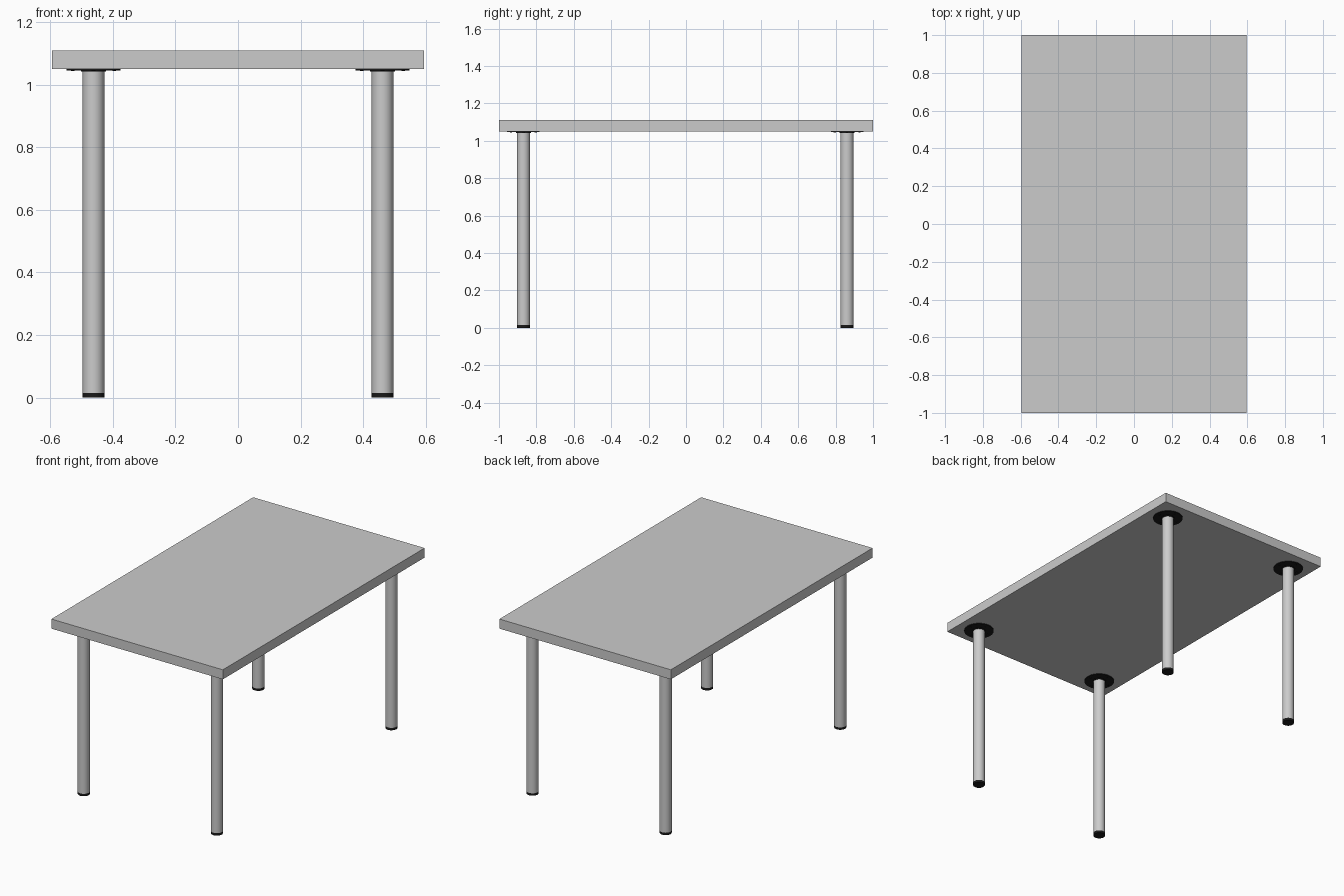
import bpy
import math

if "Cube" in bpy.data.objects:
    bpy.data.objects.remove(bpy.data.objects["Cube"])

black = bpy.data.materials.new("black_plastic")
black.diffuse_color = (0.01, 0.01, 0.01, 1)
black.use_nodes = True
black.node_tree.nodes["Principled BSDF"].inputs["Base Color"].default_value = black.diffuse_color

LEG_X, LEG_Y, LEG_R = 0.462, 0.865, 0.0345
TOP_Z0, TOP_Z1 = 1.05, 1.11


def cylinder(name, x, y, z0, z1, r, mat=None, sides=32):
    bpy.ops.mesh.primitive_cylinder_add(vertices=sides, radius=r, depth=z1 - z0,
                                        location=(x, y, (z0 + z1) / 2))
    ob = bpy.context.object
    ob.name = name
    if mat:
        ob.data.materials.append(mat)
    bpy.ops.object.shade_smooth_by_angle(angle=math.radians(35))
    return ob


# Table top slab
bpy.ops.mesh.primitive_cube_add(size=1, location=(0, 0, (TOP_Z0 + TOP_Z1) / 2))
top = bpy.context.object
top.name = "table_top"
top.dimensions = (1.19, 2.0, TOP_Z1 - TOP_Z0)
bpy.ops.object.transform_apply(location=False, rotation=False, scale=True)

# Four legs, each with a foot cap, mounting plate, collar and screws
for sx, side in ((-1, "left"), (1, "right")):
    for sy, end in ((-1, "front"), (1, "back")):
        x, y = sx * LEG_X, sy * LEG_Y - 0.004
        tag = f"{end}_{side}"
        cylinder(f"{tag}_leg", x, y, 0.015, 1.043, LEG_R)
        cylinder(f"{tag}_foot_cap", x, y, 0.0, 0.015, LEG_R, black)
        cylinder(f"{tag}_mounting_plate", x, y, 1.046, TOP_Z0, 0.087, black, 48)
        cylinder(f"{tag}_collar", x, y, 1.042, 1.046, 0.040, black)
        for i in range(4):
            a = math.pi / 2 * i
            cylinder(f"{tag}_screw_{i + 1}", x + 0.066 * math.cos(a),
                     y + 0.066 * math.sin(a), 1.0435, 1.046, 0.006, black, 12)
